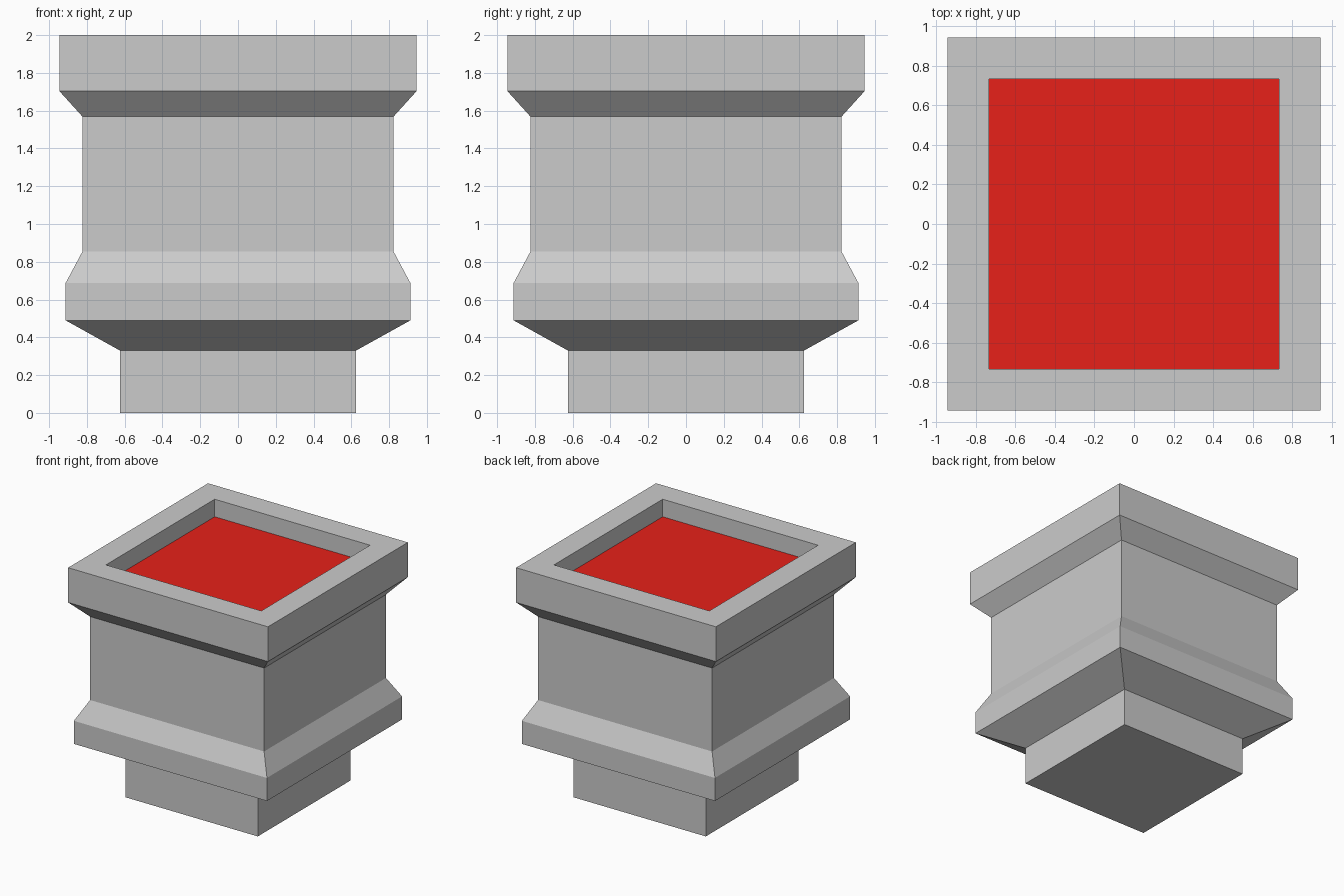
import bpy
import bmesh

if "Cube" in bpy.data.objects:
    bpy.data.objects.remove(bpy.data.objects["Cube"])

# Profile from the foot up, over the rim and down into the recess: (half width, z)
PROFILE = [
    (0.625, 0.00), (0.625, 0.33),   # foot
    (0.913, 0.49), (0.913, 0.687),  # lower collar
    (0.823, 0.855), (0.823, 1.568), # body
    (0.945, 1.703), (0.945, 2.00),  # rim
    (0.735, 2.00), (0.735, 1.85),   # recess wall
]


def square_ring(bm, half, z):
    corners = [(-1, -1), (1, -1), (1, 1), (-1, 1)]
    return [bm.verts.new((sx * half, sy * half, z)) for sx, sy in corners]


def add_object(name, bm):
    mesh = bpy.data.meshes.new(name)
    bm.to_mesh(mesh)
    bm.free()
    obj = bpy.data.objects.new(name, mesh)
    bpy.context.collection.objects.link(obj)
    return obj


# Square pipe: stacked square rings joined by flat faces, closed underneath
bm = bmesh.new()
rings = [square_ring(bm, half, z) for half, z in PROFILE]
for low, high in zip(rings, rings[1:]):
    for i in range(4):
        j = (i + 1) % 4
        bm.faces.new((low[i], low[j], high[j], high[i]))
bm.faces.new(rings[0][::-1])
add_object("pipe_body", bm)

# Red panel forming the floor of the recess
bm = bmesh.new()
bm.faces.new(square_ring(bm, *PROFILE[-1]))
panel = add_object("recess_panel", bm)
red = bpy.data.materials.new("red")
red.diffuse_color = (0.8, 0.015, 0.01, 1.0)
red.use_nodes = True
red.node_tree.nodes["Principled BSDF"].inputs["Base Color"].default_value = red.diffuse_color
panel.data.materials.append(red)
